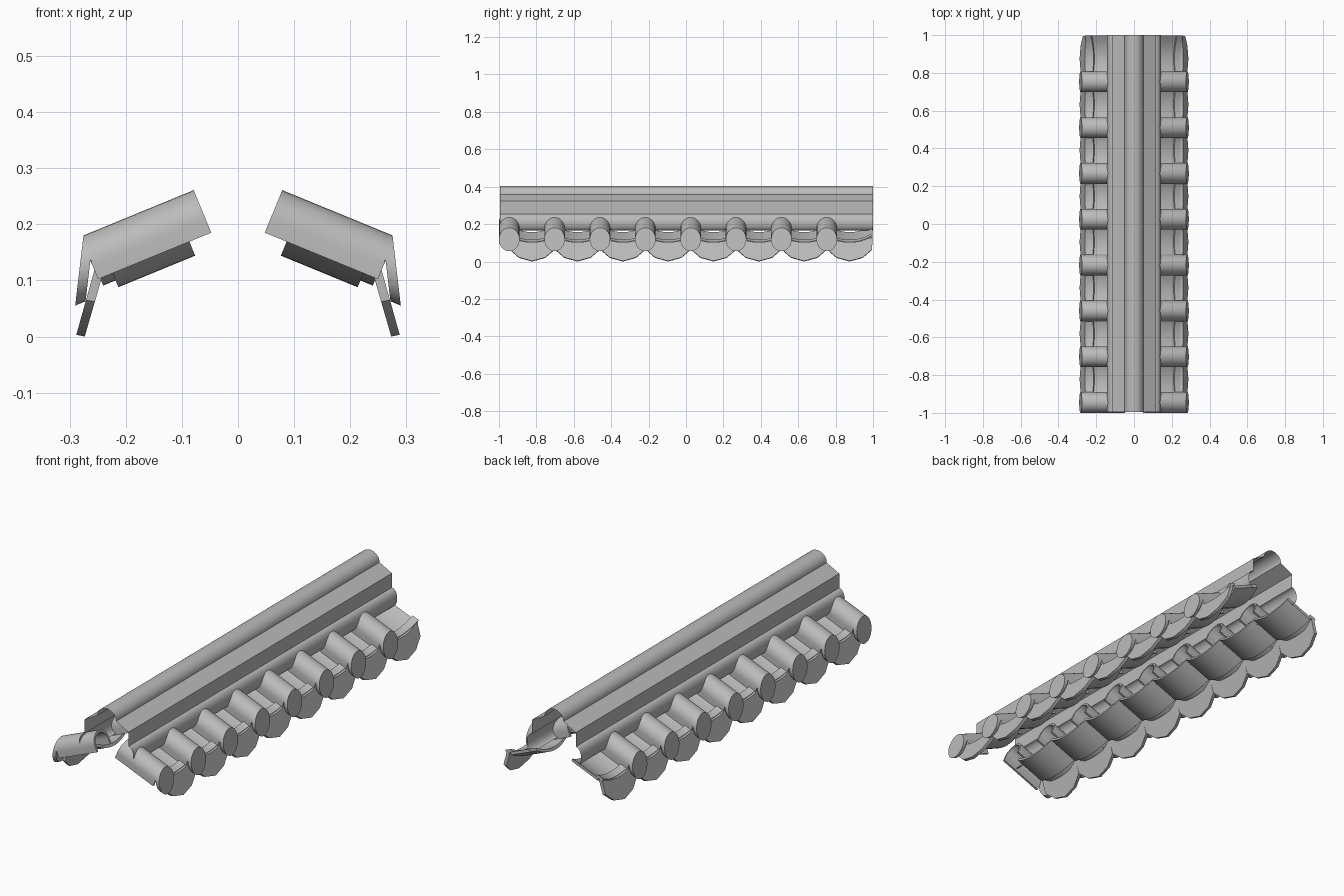
import bpy, bmesh
from math import sin, cos, pi, radians

if "Cube" in bpy.data.objects:
    bpy.data.objects.remove(bpy.data.objects["Cube"])

PITCH = 0.2425          # spacing of the tile rows along the ridge
COUNT = 8
R = 0.055               # cover tile radius

clay = bpy.data.materials.new("grey_clay")
clay.use_nodes = True
GREY = (0.5, 0.5, 0.5, 1)
clay.diffuse_color = GREY
clay.node_tree.nodes["Principled BSDF"].inputs["Base Color"].default_value = GREY


def slope(u, y, v):
    """Roof slope frame: u runs down the slope, v is the height above it."""
    return (0.058 + 0.925 * u + 0.38 * v, y, 0.21 - 0.38 * u + 0.925 * v)


def loft(name, start, end, closed=True, rows=True):
    """Joins two matching outlines, mirrors the part and repeats it in a row."""
    bm = bmesh.new()
    a = [bm.verts.new(p) for p in start]
    b = [bm.verts.new(p) for p in end]
    n = len(a)
    for i in range(n if closed else n - 1):
        j = (i + 1) % n
        bm.faces.new((a[i], a[j], b[j], b[i]))
    if closed:
        bm.faces.new(a[::-1])
        bm.faces.new(b)
        bmesh.ops.recalc_face_normals(bm, faces=bm.faces)
    mesh = bpy.data.meshes.new(name)
    bm.to_mesh(mesh)
    bm.free()
    mesh.materials.append(clay)
    ob = bpy.data.objects.new(name, mesh)
    bpy.context.collection.objects.link(ob)
    if rows:
        arr = ob.modifiers.new("Row", "ARRAY")
        arr.count = COUNT
        arr.use_relative_offset = False
        arr.use_constant_offset = True
        arr.constant_offset_displace = (0, PITCH, 0)
    mirror = ob.modifiers.new("Mirror", "MIRROR")
    mirror.use_mirror_merge = not rows
    bpy.ops.object.select_all(action="DESELECT")
    ob.select_set(True)
    bpy.context.view_layer.objects.active = ob
    bpy.ops.object.shade_smooth_by_angle(angle=radians(32))
    return ob


# Ridge cap: open sheet with a top roll, shoulder, wall and lower roll
top_roll = [(0.05 * sin(t * pi / 16), 0.358 + 0.047 * cos(t * pi / 16)) for t in range(9)]
low_roll = [(0.116 + 0.028 * sin(t * pi / 10), 0.21 + 0.045 * cos(t * pi / 10))
            for t in range(11)]
profile = top_roll + [(0.116, 0.323)] + low_roll
loft("ridge_cap", [(x, -0.995, z) for x, z in profile],
     [(x, 1, z) for x, z in profile], closed=False, rows=False)

# Cover tiles: arched shell with short skirts
COVER_Y = -0.945


def arch(r):
    pts = [(r * cos(t * pi / 16), r * sin(t * pi / 16)) for t in range(17)]
    return [(r, -0.027)] + pts + [(-r, -0.027)]


def cut(v):
    """Slanted front plane of the cover tiles."""
    return 0.243 - 0.556 * v


shell = arch(R) + arch(R - 0.01)[::-1]
loft("cover_tiles", [slope(0, COVER_Y + y, v) for y, v in shell],
     [slope(min(0.218, cut(v) - 0.02), COVER_Y + y, v) for y, v in shell])

# Round end discs closing the cover tiles
ring = [(R * cos(t * pi / 16), R * sin(t * pi / 16)) for t in range(32)]
loft("cover_end_discs", [slope(cut(v) - 0.02, COVER_Y + y, v) for y, v in ring],
     [slope(cut(v), COVER_Y + y, v) for y, v in ring])

# Pan tiles: sagging troughs, the eave piece lapped over the upper piece
PAN_Y = -0.8225
HALF = 0.122
STEPS = [i / 6 - 1 for i in range(13)]


def trough(v_mid):
    top = [(HALF * s, v_mid + 0.038 * s * s) for s in STEPS]
    return top + [(y, v - 0.014) for y, v in top[::-1]]


for name, u0, u1, v_mid in (("upper_pan_tiles", 0.042, 0.19, -0.04),
                            ("eave_pan_tiles", 0.18, 0.214, -0.027)):
    loft(name, [slope(u0, PAN_Y + y, v) for y, v in trough(v_mid)],
         [slope(u1, PAN_Y + y, v) for y, v in trough(v_mid)])

# Drip plates: leaning scalloped plates below the eave pans
upper = [(HALF * s, 0.103 + 0.03 * s * s) for s in STEPS]
lower = [(0.12, 0.065), (0.07, 0.022), (0, 0.003), (-0.07, 0.022), (-0.12, 0.065)]
plate = upper + lower
loft("drip_plates", [(0.274 - 0.29 * z, PAN_Y + y, max(z - 0.003, 0)) for y, z in plate],
     [(0.289 - 0.28 * z, PAN_Y + y, z) for y, z in plate])
